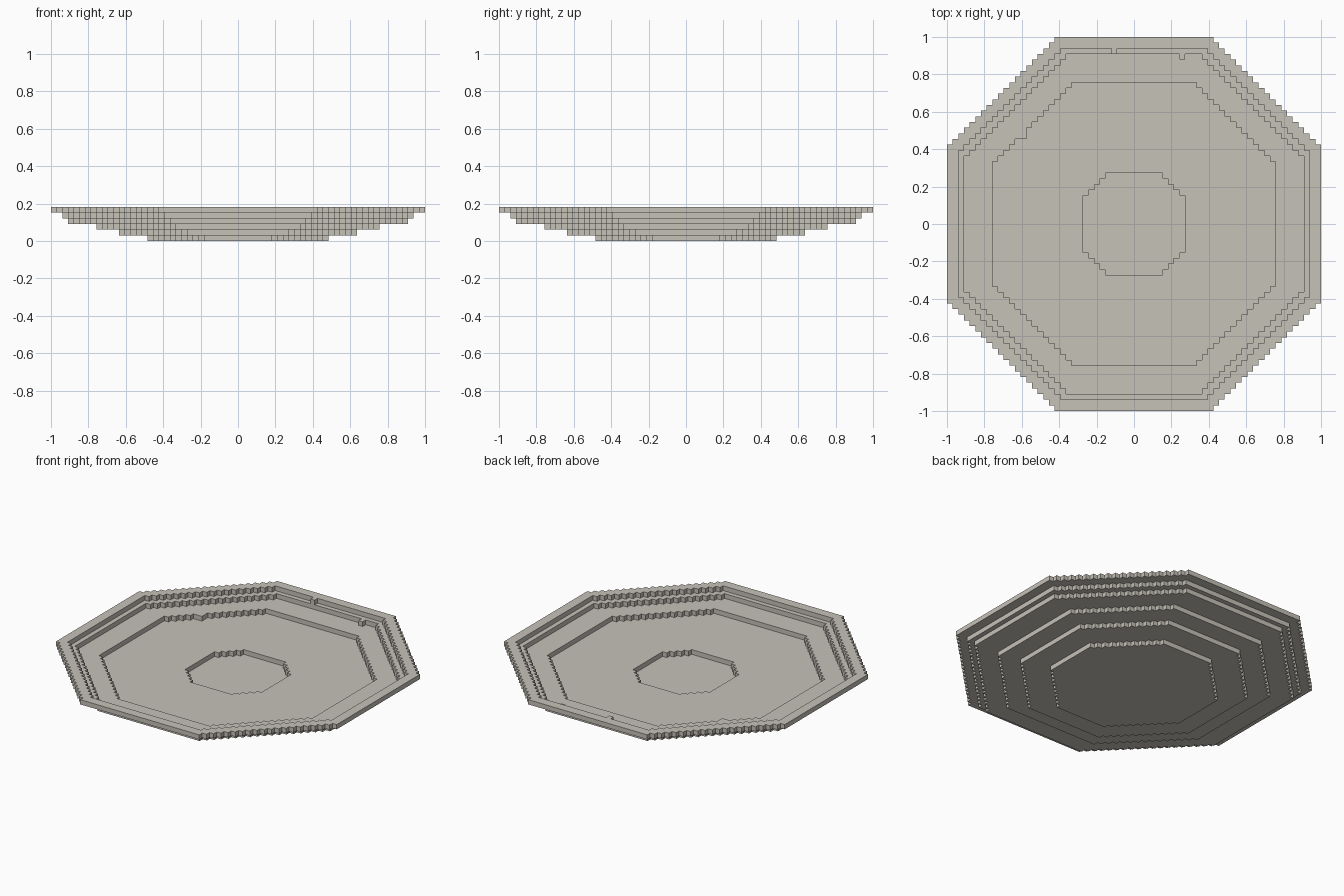
import bpy
import bmesh
from mathutils import Vector

if "Cube" in bpy.data.objects:
    bpy.data.objects.remove(bpy.data.objects["Cube"])

N = 33              # half width of the dish in blocks
S = 1.0 / N         # block size

stone = bpy.data.materials.new("pale_stone")
stone.diffuse_color = (0.565, 0.54, 0.485, 1)
stone.use_nodes = True
stone.node_tree.nodes["Principled BSDF"].inputs["Base Color"].default_value = stone.diffuse_color


def octagon(r, h):
    """Blocks inside a stepped octagon: half width r, half flat edge h."""
    cells = set()
    for i in range(-r, r):
        for j in range(-r, r):
            a, b = max(abs(i), abs(i + 1)), max(abs(j), abs(j + 1))
            if a + b <= r + h:
                cells.add((i, j))
    return cells


# Layers from the ground up: name, outer octagon, opening, stray blocks
layers = [
    ("foot", (16, 6), None, []),
    ("base", (21, 9), None, []),
    ("floor", (25, 11), (9, 5), []),
    ("wide_step", (30, 12), (25, 11), [(-20, 15)]),
    ("narrow_step", (31, 13), (30, 12), [(8, 29)]),
    ("rim", (33, 14), (31, 13), [(-4, 30)]),
]

filled = []
for name, outer, hole, extra in layers:
    cells = octagon(*outer)
    if hole:
        cells -= octagon(*hole)
    filled.append(cells | set(extra))


def solid(i, j, k):
    return 0 <= k < len(filled) and (i, j) in filled[k]


# Each side of a block: direction, then its two in-plane axes
SIDES = []
for axis in range(3):
    for sign in (-1, 1):
        d, u, v = Vector(), Vector(), Vector()
        d[axis] = sign
        u[(axis + 1) % 3] = 0.5
        v[(axis + 2) % 3] = 0.5 * sign
        SIDES.append((d, u, v))

# One object per layer, keeping only the exposed block sides
for k, (name, *_) in enumerate(layers):
    bm = bmesh.new()
    for i, j in sorted(filled[k]):
        centre = Vector((i + 0.5, j + 0.5, k + 0.5))
        for d, u, v in SIDES:
            if solid(i + int(d.x), j + int(d.y), k + int(d.z)):
                continue
            c = centre + d * 0.5
            bm.faces.new([bm.verts.new(p * S) for p in
                          (c - u - v, c + u - v, c + u + v, c - u + v)])
    bmesh.ops.remove_doubles(bm, verts=bm.verts, dist=S * 0.01)
    mesh = bpy.data.meshes.new(name)
    bm.to_mesh(mesh)
    bm.free()
    mesh.materials.append(stone)
    bpy.context.collection.objects.link(bpy.data.objects.new(name, mesh))
